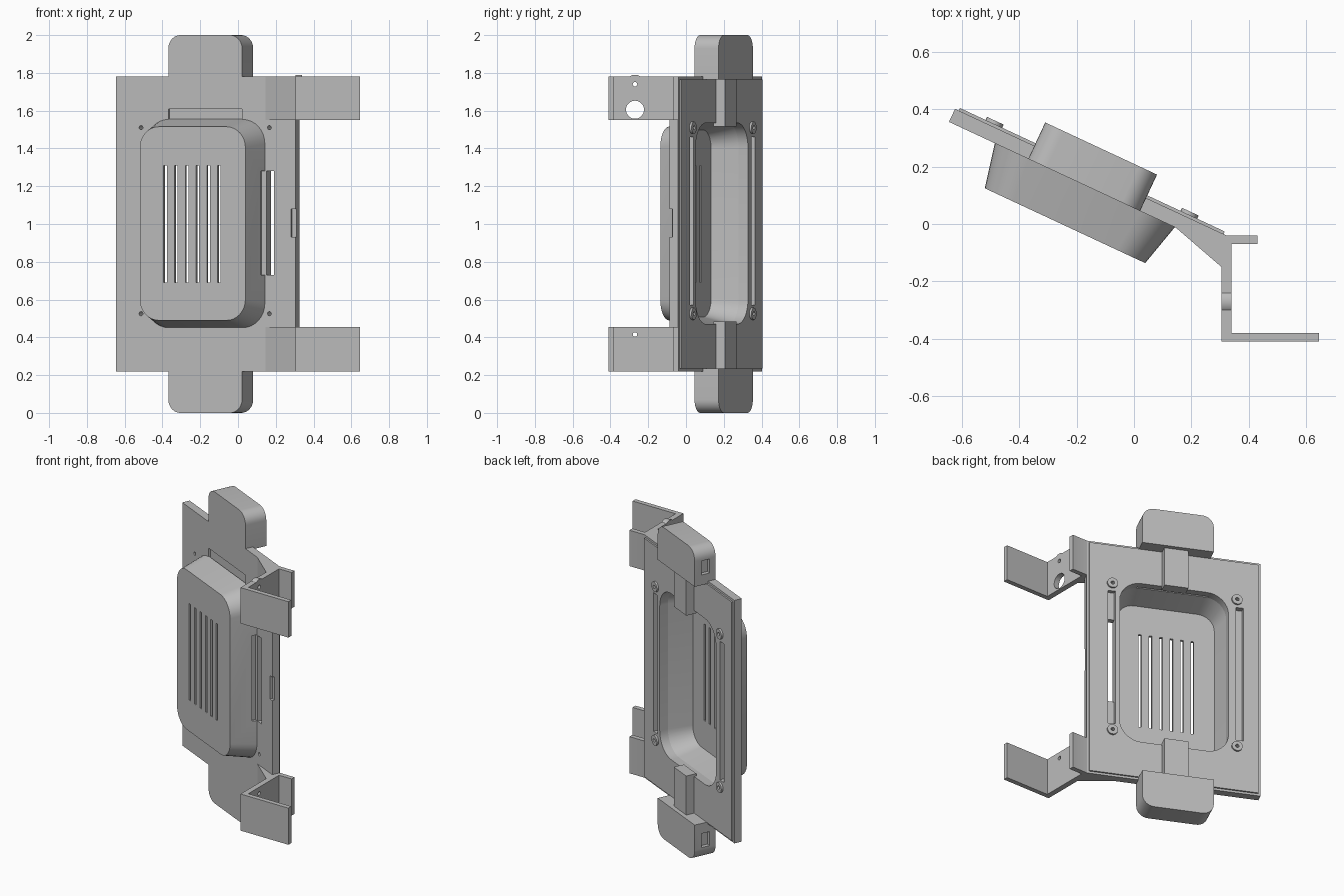
import bpy, bmesh, math
from mathutils import Matrix, Vector

if "Cube" in bpy.data.objects:
    bpy.data.objects.remove(bpy.data.objects["Cube"], do_unlink=True)

grey = bpy.data.materials.new("plain_grey")
grey.use_nodes = True
grey.diffuse_color = (0.5, 0.5, 0.5, 1)
grey.node_tree.nodes["Principled BSDF"].inputs["Base Color"].default_value = (0.5, 0.5, 0.5, 1)

# The whole panel is turned about the vertical axis
TURN = Matrix.Rotation(math.radians(-25), 4, 'Z')
FRONT, BACK = 0.05, 0.11


def rounded(u0, u1, z0, z1, low=0.0, high=0.0, n=8):
    """Outline of a rectangle with separate lower and upper corner radii."""
    pts = []
    for cu, cz, su, sz, r, start in ((u1, z1, -1, -1, high, 0), (u0, z1, 1, -1, high, 90),
                                     (u0, z0, 1, 1, low, 180), (u1, z0, -1, 1, low, 270)):
        if r == 0:
            pts.append((cu, cz))
            continue
        for i in range(n + 1):
            a = math.radians(start + 90 * i / n)
            pts.append((cu + su * r + r * math.cos(a), cz + sz * r + r * math.sin(a)))
    return pts


def sheet(outline, v):
    """Place an outline on the turned panel at depth v."""
    return [TURN @ Vector((u, v, z)) for u, z in outline]


def loft(name, rings):
    """Skin equal rings and cap both ends."""
    bm = bmesh.new()
    loops = [[bm.verts.new(p) for p in ring] for ring in rings]
    for a, b in zip(loops, loops[1:]):
        for i in range(len(a)):
            j = (i + 1) % len(a)
            bm.faces.new((a[i], a[j], b[j], b[i]))
    bm.faces.new(loops[0])
    bm.faces.new(loops[-1])
    bmesh.ops.recalc_face_normals(bm, faces=bm.faces)
    mesh = bpy.data.meshes.new(name)
    bm.to_mesh(mesh)
    bm.free()
    mesh.materials.append(grey)
    ob = bpy.data.objects.new(name, mesh)
    bpy.context.collection.objects.link(ob)
    return ob


def slab(name, outline, v0, v1):
    return loft(name, [sheet(outline, v0), sheet(outline, v1)])


def disc(u, z, r):
    return rounded(u - r, u + r, z - r, z + r, r, r, 5)


def rod(name, y, z, r, x0, x1):
    """Cylinder along x."""
    return loft(name, [[Vector((x, a, b)) for a, b in disc(y, z, r)] for x in (x0, x1)])


def carve(ob, cutters, mode='DIFFERENCE'):
    """Bake booleans into a part and drop the cutters."""
    for c in cutters:
        c.hide_render = True
        mod = ob.modifiers.new("carve", 'BOOLEAN')
        mod.operation, mod.solver, mod.object = mode, 'EXACT', c
    bpy.context.view_layer.update()
    graph = bpy.context.evaluated_depsgraph_get()
    mesh = bpy.data.meshes.new_from_object(ob.evaluated_get(graph))
    ob.modifiers.clear()
    ob.data = mesh
    for c in cutters:
        bpy.data.objects.remove(c, do_unlink=True)


# Base plate with a stepped rear border
L, R, B, T = -0.735, 0.312, 0.22, 1.78
edge = rounded(L, R, B, T)
inner = rounded(L + 0.014, R - 0.014, B + 0.014, T - 0.014)
plate = loft("base_plate", [sheet(edge, FRONT), sheet(edge, 0.1), sheet(inner, 0.1), sheet(inner, BACK)])

# Opening, cable slot, blind grooves, edge notch and front recess
screws = [(u, z) for u in (-0.59, 0.16) for z in (0.525, 1.51)]
rim = rounded(-0.54, 0.115, 0.47, 1.535, 0.13, 0.13)
cuts = [slab("cut", rim, -0.05, 0.3),
        slab("cut", rounded(0.142, 0.187, 0.73, 1.28), -0.1, 0.3),
        slab("cut", rounded(0.142, 0.187, 0.57, 1.46), 0.085, 0.3),
        slab("cut", rounded(-0.63, -0.585, 0.57, 1.46), 0.075, 0.3),
        slab("cut", rounded(0.285, 0.4, 0.93, 1.08), 0.0, 0.066),
        slab("cut", rounded(-0.43, 0.0, 1.5, 1.61), 0.0, 0.065)]
cuts += [slab("cut", disc(u, z, 0.011), -0.1, 0.3) for u, z in screws]
carve(plate, cuts)

# Screw bosses on the rear
for i, (u, z) in enumerate(screws):
    boss = slab("screw_boss_%d" % (i + 1), disc(u, z, 0.032), 0.1, 0.122)
    carve(boss, [slab("cut", disc(u, z, 0.011), 0, 0.3)])

# Hollow tapered cover, open to the rear
floor = rounded(-0.508, 0.077, 0.507, 1.498, 0.1, 0.1)
foot = rounded(-0.56, 0.135, 0.45, 1.555, 0.13, 0.13)
face = rounded(-0.524, 0.093, 0.49, 1.515, 0.11, 0.11)
cover = loft("vented_cover", [sheet(floor, -0.09), sheet(rim, 0.055), sheet(foot, 0.055), sheet(face, -0.107)])
slots = [slab("cut", rounded(u - 0.009, u + 0.009, 0.69, 1.31), -0.2, -0.05)
         for u in (-0.375 + 0.063 * i for i in range(6))]
slots.append(slab("cut", rounded(0.115, 0.187, 0.73, 1.28), 0.02, 0.1))
carve(cover, slots)


def flip(outline):
    return [(u, 2 - z) for u, z in outline]


# End blocks, each with a side socket and a clip strip over the plate
for end, side in (("top", lambda o: o), ("bottom", flip)):
    block = slab(end + "_block", side(rounded(-0.43, 0.0, 1.765, 2.0, 0, 0.07)), FRONT, 0.19)
    carve(block, [slab("cut", side(rounded(-0.5, -0.405, 1.83, 1.92)), 0.09, 0.145)])
    slab(end + "_clip_strip", side(rounded(-0.285, -0.14, 1.515, 1.78)), 0.095, 0.163)

# Angled mounting brackets with gusset, arm and two flanges
bracket = [(0.145, 0.0), (0.145, -0.012), (0.305, -0.15), (0.305, -0.41), (0.645, -0.41), (0.645, -0.38),
           (0.34, -0.38), (0.34, -0.07), (0.43, -0.07), (0.43, -0.04), (0.32, -0.04)]
for end, z0, z1, hole in (("top", 1.55, T, 1.74), ("bottom", B, 0.455, 0.415)):
    arm = loft(end + "_bracket", [[Vector((x, y, z)) for x, y in bracket] for z in (z0, z1)])
    holes = [rod("cut", -0.27, hole, 0.012, 0.2, 0.5)]
    if end == "top":
        carve(arm, [rod("lug", -0.27, 1.74, 0.05, 0.305, 0.34)], 'UNION')
        holes.append(rod("cut", -0.27, 1.605, 0.048, 0.2, 0.5))
    carve(arm, holes)

# Smooth the rounded corners, keep the edges sharp
for ob in bpy.context.collection.objects:
    if ob.type == 'MESH' and ob.data.materials and ob.data.materials[0] == grey:
        bpy.ops.object.select_all(action='DESELECT')
        ob.select_set(True)
        bpy.context.view_layer.objects.active = ob
        bpy.ops.object.shade_smooth_by_angle(angle=math.radians(30))
